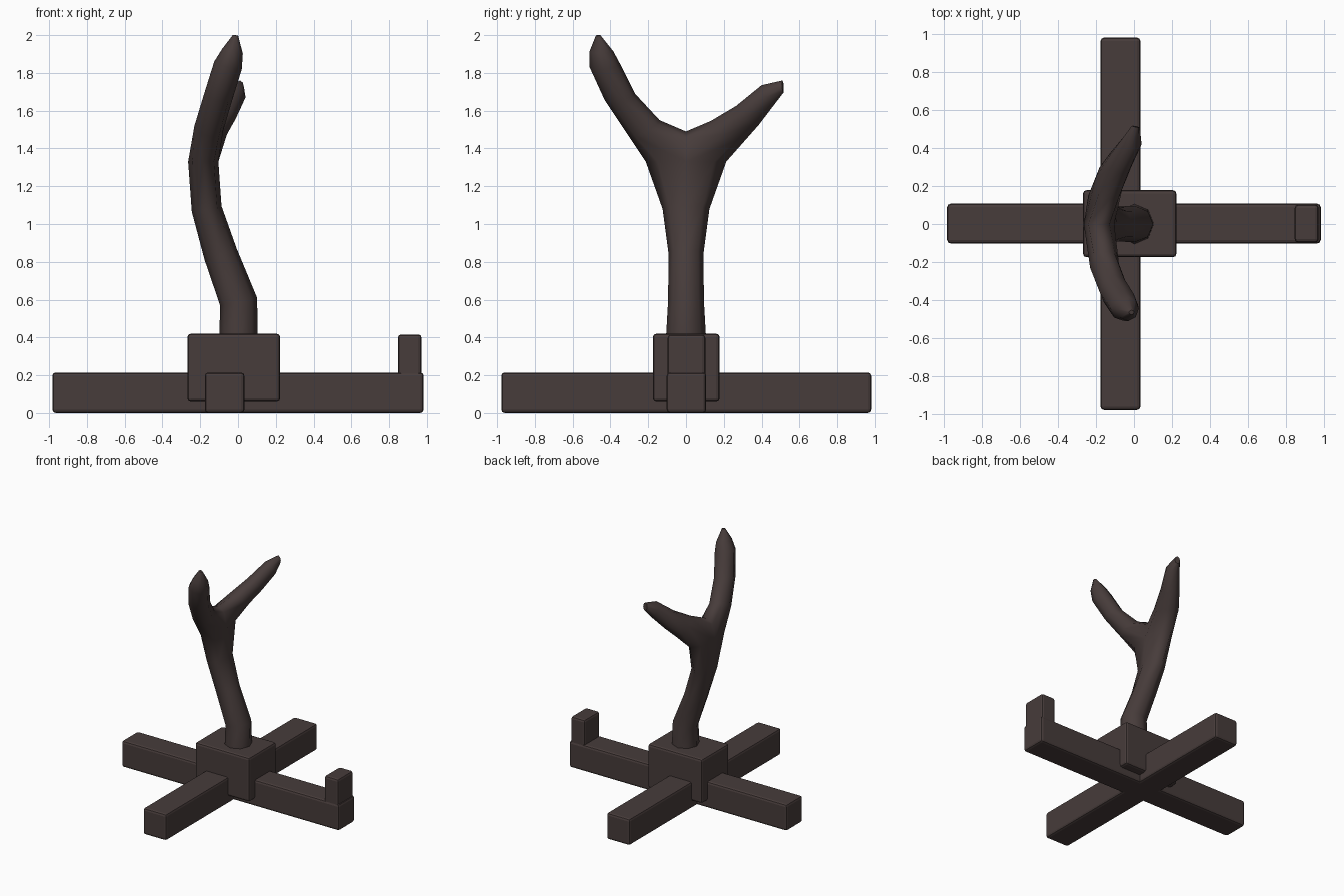
import bpy, bmesh, math
from mathutils import Vector

if "Cube" in bpy.data.objects:
    bpy.data.objects.remove(bpy.data.objects["Cube"])

wood = bpy.data.materials.new("dark brown wood")
wood.diffuse_color = (0.063, 0.045, 0.043, 1)
wood.use_nodes = True
wood.node_tree.nodes["Principled BSDF"].inputs["Base Color"].default_value = wood.diffuse_color


def make_object(name, bm):
    bmesh.ops.recalc_face_normals(bm, faces=bm.faces)
    mesh = bpy.data.meshes.new(name)
    bm.to_mesh(mesh)
    bm.free()
    mesh.materials.append(wood)
    obj = bpy.data.objects.new(name, mesh)
    bpy.context.collection.objects.link(obj)
    return obj


def box(name, lo, hi):
    bm = bmesh.new()
    bmesh.ops.create_cube(bm, size=1)
    lo, hi = Vector(lo), Vector(hi)
    for v in bm.verts:
        v.co = Vector([(lo[i] + hi[i]) / 2 + v.co[i] * (hi[i] - lo[i]) for i in range(3)])
    bmesh.ops.bevel(bm, geom=bm.edges[:], offset=0.018, segments=2, profile=0.5, affect='EDGES')
    return make_object(name, bm)


# base: crossed beams, hub block and end peg
box("side_beam", (-0.983, -0.102, 0.0), (0.983, 0.107, 0.215))
box("depth_beam", (-0.176, -0.978, 0.0), (0.034, 0.981, 0.215))
box("hub_block", (-0.268, -0.175, 0.06), (0.223, 0.178, 0.42))
box("end_peg", (0.846, -0.097, 0.19), (0.972, 0.102, 0.416))

# forked trunk: one trunk loft that splits over a saddle into two branches
bm = bmesh.new()
N = 8


def ring(centre, u, v):
    pts = []
    for k in range(N):
        a = 2 * math.pi * k / N
        pts.append(bm.verts.new(centre + u * math.cos(a) + v * math.sin(a)))
    return pts


def bridge(a, b):
    for k in range(N):
        j = (k + 1) % N
        bm.faces.new((a[k], a[j], b[j], b[k]))


# trunk rings: x, z, half width in x, half width in y
trunk = [(0.003, 0.38, 0.102, 0.107), (0.003, 0.59, 0.100, 0.095),
         (-0.092, 0.84, 0.090, 0.092), (-0.166, 1.08, 0.080, 0.124),
         (-0.184, 1.33, 0.080, 0.213)]
rings = []
for i, (x, z, hx, hy) in enumerate(trunk):
    a, b = trunk[max(i - 1, 0)], trunk[min(i + 1, len(trunk) - 1)]
    slope = 0 if i in (0, 4) else (b[0] - a[0]) / (b[1] - a[1])
    u = Vector((1, 0, -slope)).normalized() * hx
    rings.append(ring(Vector((x, 0, z)), u, Vector((0, hy, 0))))
for a, b in zip(rings, rings[1:]):
    bridge(a, b)
bm.faces.new(rings[0])
fork = rings[-1]

# saddle over the crotch, running from the -x side to the +x side
saddle = [bm.verts.new((-0.184 + dx, 0, z)) for dx, z in
          ((-0.056, 1.455), (0.0, 1.49), (0.056, 1.455))]

# branch rings: x, inner edge (y, z), outer edge (y, z), half width in x
right_branch = [(-0.13, (0.13, 1.545), (0.31, 1.44), 0.077),
                (-0.075, (0.265, 1.625), (0.385, 1.525), 0.068),
                (-0.012, (0.40, 1.735), (0.465, 1.63), 0.055),
                (0.01, (0.51, 1.76), (0.515, 1.695), 0.022)]
left_branch = [(-0.155, (-0.14, 1.55), (-0.30, 1.46), 0.078),
               (-0.105, (-0.27, 1.69), (-0.43, 1.655), 0.077),
               (-0.053, (-0.35, 1.85), (-0.51, 1.83), 0.076),
               (-0.029, (-0.385, 1.915), (-0.51, 1.915), 0.056),
               (-0.013, (-0.453, 2.0), (-0.477, 1.998), 0.014)]


def branch(base, rows):
    centres = [Vector((x, (i[0] + o[0]) / 2, (i[1] + o[1]) / 2)) for x, i, o, h in rows]
    last = base
    for n, (x, i, o, h) in enumerate(rows):
        d = centres[min(n + 1, len(rows) - 1)] - centres[max(n - 1, 0)]
        d.normalize()
        u = Vector((1, 0, 0)) - d * d.x
        v = Vector((0, o[0] - i[0], o[1] - i[1])) / 2
        new = ring(centres[n], u.normalized() * h, v)
        bridge(last, new)
        last = new
    bm.faces.new(last)


branch(fork[0:5] + saddle, right_branch)
branch([fork[0]] + [fork[k] for k in (7, 6, 5, 4)] + saddle, left_branch)
trunk_obj = make_object("forked_trunk", bm)
for p in trunk_obj.data.polygons:
    p.use_smooth = len(p.vertices) == 4
